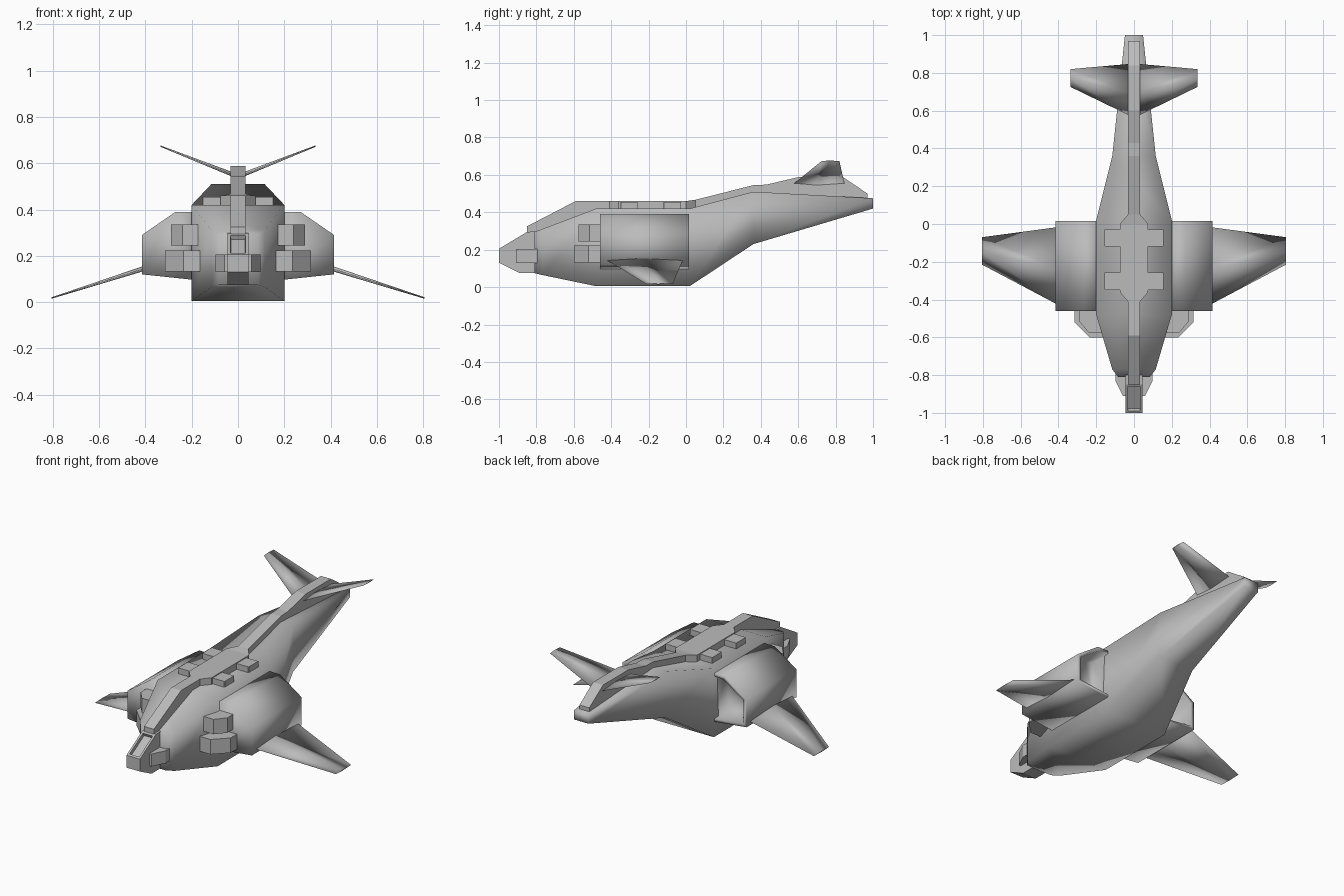
import bpy, bmesh

cube = bpy.data.objects.get("Cube")
if cube:
    bpy.data.objects.remove(cube, do_unlink=True)

grey = bpy.data.materials.new("hull grey")
grey.use_nodes = True
COLOUR = (0.5, 0.5, 0.5, 1)
grey.diffuse_color = COLOUR
grey.node_tree.nodes["Principled BSDF"].inputs["Base Color"].default_value = COLOUR


def finish(name, bm, mirror=False, smooth=True):
    bmesh.ops.recalc_face_normals(bm, faces=bm.faces)
    mesh = bpy.data.meshes.new(name)
    bm.to_mesh(mesh)
    bm.free()
    mesh.materials.append(grey)
    for p in mesh.polygons:
        p.use_smooth = smooth
    ob = bpy.data.objects.new(name, mesh)
    bpy.context.collection.objects.link(ob)
    if mirror:
        ob.modifiers.new("mirror", "MIRROR").use_axis[0] = True
    return ob


def loft(rings):
    """Skin a list of equal-length point rings and cap both ends."""
    bm = bmesh.new()
    rows = [[bm.verts.new(p) for p in r] for r in rings]
    n = len(rows[0])
    for a, b in zip(rows, rows[1:]):
        for i in range(n):
            j = (i + 1) % n
            bm.faces.new((a[i], a[j], b[j], b[i]))
    bm.faces.new(rows[0])
    bm.faces.new(rows[-1])
    return bm


def rect(y, w, lo, hi):
    return [(-w, y, lo), (w, y, lo), (w, y, hi), (-w, y, hi)]


# fuselage: y, half width, bottom, top
hull = [(-0.81, 0.085, 0.075, 0.295), (-0.77, 0.115, 0.065, 0.31),
        (-0.48, 0.2, 0.005, 0.42), (0.02, 0.2, 0.005, 0.42),
        (0.36, 0.115, 0.23, 0.51), (1.0, 0.048, 0.42, 0.475)]
finish("fuselage", loft([rect(*s) for s in hull]))

# dorsal spine
spine = [(-0.85, 0.033, 0.28, 0.325), (-0.59, 0.033, 0.36, 0.46),
         (-0.41, 0.033, 0.4, 0.46), (-0.36, 0.075, 0.4, 0.46),
         (0.0, 0.075, 0.4, 0.46), (0.05, 0.033, 0.4, 0.467),
         (0.36, 0.033, 0.48, 0.545), (0.43, 0.033, 0.48, 0.548),
         (0.6, 0.033, 0.47, 0.588), (0.84, 0.033, 0.46, 0.588),
         (0.97, 0.033, 0.46, 0.5)]
finish("dorsal_spine", loft([rect(*s) for s in spine]), smooth=False)

# nose with a recessed window on its sloping face
side = [(-1, 0.13), (-0.89, 0.075), (-0.78, 0.075),
        (-0.78, 0.3), (-0.85, 0.295), (-1, 0.205)]
bm = loft([[(x, y, z) for y, z in side] for x in (-0.045, 0.045)])
bmesh.ops.recalc_face_normals(bm, faces=bm.faces)
slope = [f for f in bm.faces if f.normal.z > 0.5 and f.normal.y < -0.3]
bmesh.ops.inset_region(bm, faces=slope, thickness=0.018)
bmesh.ops.inset_region(bm, faces=slope, thickness=0.002, depth=-0.02)
finish("nose", bm, smooth=False)

# engine nacelles, hollow at the rear
section = [(0.18, 0.39), (0.27, 0.39), (0.415, 0.29), (0.415, 0.12), (0.18, 0.095)]
bm = loft([[(x, y, z) for x, z in section] for y in (-0.46, 0.015)])
bmesh.ops.recalc_face_normals(bm, faces=bm.faces)
rear = [f for f in bm.faces if f.normal.y > 0.9]
bmesh.ops.inset_region(bm, faces=rear, thickness=0.025)
bmesh.ops.inset_region(bm, faces=rear, thickness=0.015, depth=-0.12)
finish("engine_nacelle", bm, mirror=True)


# main wings and tail fins: leading edge, crown, trailing edge, keel
def blade(name, root, tip):
    rings = []
    for x, z, front, back, thick in (root, tip):
        mid = front * 0.55 + back * 0.45
        rings.append([(x, front, z), (x, mid, z + thick), (x, back, z), (x, mid, z - thick)])
    finish(name, loft(rings), mirror=True)


blade("main_wing", (0.37, 0.157, -0.445, -0.012, 0.012), (0.805, 0.018, -0.215, -0.07, 0.003))
blade("tail_fin", (0.02, 0.55, 0.572, 0.848, 0.01), (0.335, 0.674, 0.725, 0.82, 0.003))


# pods with a bevelled outer front corner
def pod(name, x0, x1, y0, y1, z0, z1, cx, cy):
    plan = [(x0, y1), (x1, y1), (x1, y0 + cy), (x1 - cx, y0), (x0, y0)]
    finish(name, loft([[(x, y, z) for x, y in plan] for z in (z0, z1)]),
           mirror=True, smooth=False)


pod("upper_pod", 0.172, 0.29, -0.575, -0.44, 0.245, 0.335, 0.05, 0.06)
pod("lower_pod", 0.165, 0.315, -0.6, -0.44, 0.132, 0.222, 0.08, 0.08)
pod("cheek_pod", 0.03, 0.098, -0.91, -0.78, 0.13, 0.205, 0.04, 0.08)
for label, y in (("front", -0.35), ("rear", -0.12)):
    pod(label + "_roof_vent", 0.06, 0.155, y, y + 0.092, 0.4, 0.455, 0.003, 0.003)
